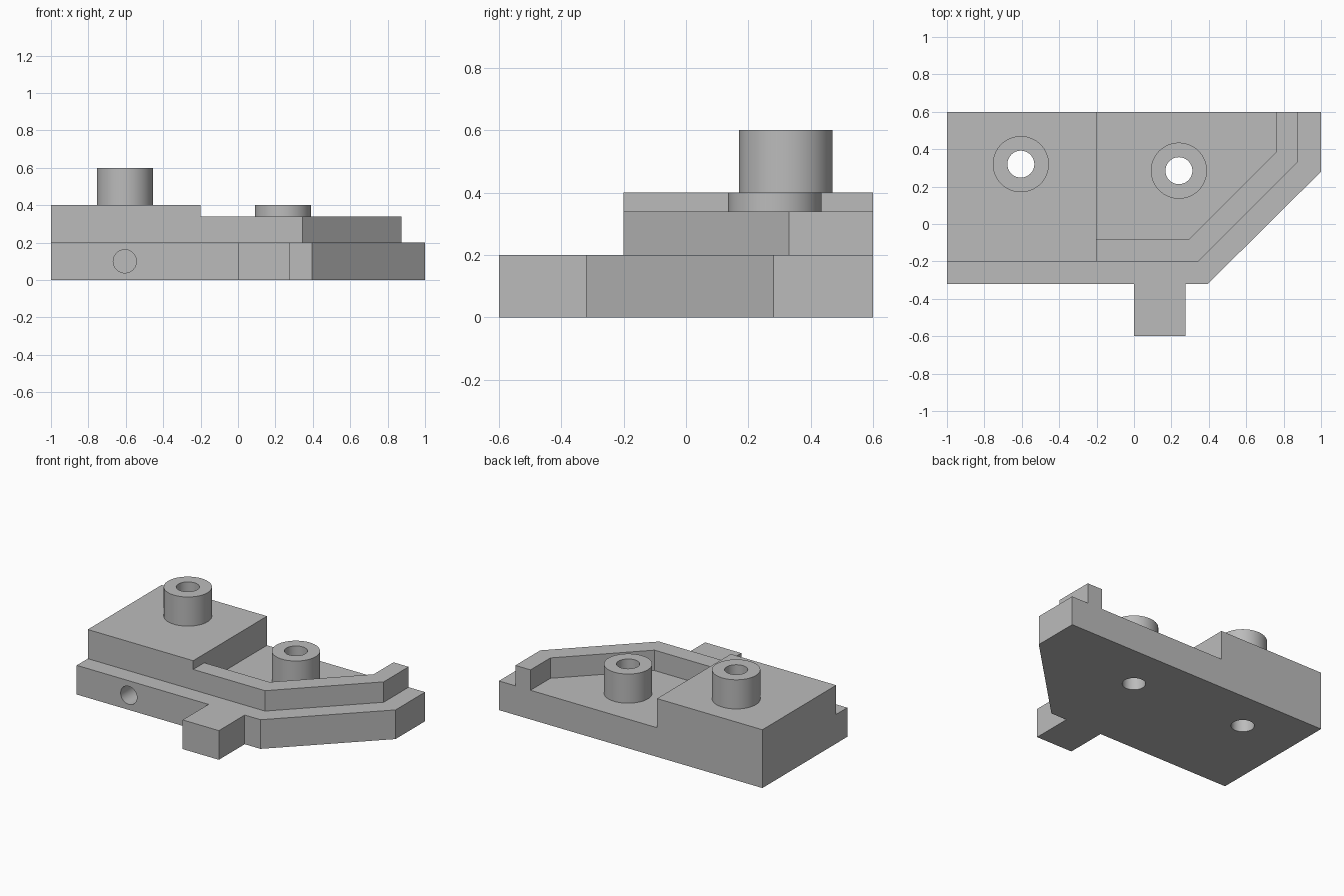
import bpy, bmesh, math
from mathutils import Matrix

cube = bpy.data.objects.get("Cube")
if cube:
    bpy.data.objects.remove(cube, do_unlink=True)

GREY = (0.5, 0.5, 0.5, 1)
grey = bpy.data.materials.new("plain grey")
grey.use_nodes = True
grey.diffuse_color = GREY
grey.node_tree.nodes["Principled BSDF"].inputs["Base Color"].default_value = GREY


def add_object(name, bm):
    bmesh.ops.recalc_face_normals(bm, faces=bm.faces)
    mesh = bpy.data.meshes.new(name)
    bm.to_mesh(mesh)
    bm.free()
    mesh.materials.append(grey)
    obj = bpy.data.objects.new(name, mesh)
    bpy.context.collection.objects.link(obj)
    return obj


def prism(name, outline, z0, z1):
    """Extrude a plan outline from z0 up to z1."""
    bm = bmesh.new()
    face = bm.faces.new([bm.verts.new((x, y, z0)) for x, y in outline])
    top = bmesh.ops.extrude_face_region(bm, geom=[face])["geom"]
    verts = [v for v in top if isinstance(v, bmesh.types.BMVert)]
    bmesh.ops.translate(bm, verts=verts, vec=(0, 0, z1 - z0))
    return add_object(name, bm)


def cylinder(name, centre, radius, depth, turn=0):
    bm = bmesh.new()
    place = Matrix.Translation(centre) @ Matrix.Rotation(turn, 4, 'X')
    bmesh.ops.create_cone(bm, cap_ends=True, segments=64, radius1=radius,
                          radius2=radius, depth=depth, matrix=place)
    return add_object(name, bm)


def drill(obj, cutters):
    """Cut the holes and keep the resulting mesh."""
    for cutter in cutters:
        mod = obj.modifiers.new("hole", 'BOOLEAN')
        mod.operation = 'DIFFERENCE'
        mod.solver = 'EXACT'
        mod.object = cutter
    graph = bpy.context.evaluated_depsgraph_get()
    mesh = bpy.data.meshes.new_from_object(obj.evaluated_get(graph))
    obj.modifiers.clear()
    obj.data = mesh


# Base plate with clipped corner and front tab
FRONT, BACK = -0.32, 0.6
base = prism("base_plate", [(-1, FRONT), (0, FRONT), (0, -0.6), (0.275, -0.6),
                            (0.275, FRONT), (0.395, FRONT), (1, 0.28),
                            (1, BACK), (-1, BACK)], 0, 0.2)

# Raised block and the wall around the pocket
block = prism("raised_block", [(-1, -0.2), (-0.2, -0.2), (-0.2, BACK), (-1, BACK)],
              0.2, 0.4)
wall = prism("pocket_wall", [(-0.2, -0.2), (0.345, -0.2), (0.875, 0.33),
                             (0.875, BACK), (0.76, BACK), (0.76, 0.385),
                             (0.295, -0.08), (-0.2, -0.08)], 0.2, 0.34)

# Round bosses, each with a hole through to the underside
LEFT_HOLE, RIGHT_HOLE = (0.24, 0.285), (-0.605, 0.32)
bosses, drills = [], []
for side, (x, y), z0, z1 in (("right", RIGHT_HOLE, 0.4, 0.6),
                             ("left", LEFT_HOLE, 0.2, 0.4)):
    bosses.append(cylinder(side + "_boss", (x, y, (z0 + z1) / 2), 0.15, z1 - z0))
    drills.append(cylinder(side + "_drill", (x, y, 0.3), 0.072, 1))

# Blind hole in the front edge
drills.append(cylinder("front_drill", (-0.605, FRONT, 0.1), 0.062, 0.5, math.pi / 2))

drill(base, drills)
drill(block, drills[:1])
for boss, cutter in zip(bosses, drills):
    drill(boss, [cutter])
for cutter in drills:
    bpy.data.objects.remove(cutter, do_unlink=True)

# Smooth round walls, keep hard edges
bpy.ops.object.select_all(action='DESELECT')
for obj in [base, block, wall] + bosses:
    obj.select_set(True)
    bpy.context.view_layer.objects.active = obj
bpy.ops.object.shade_smooth_by_angle(angle=math.radians(30))
